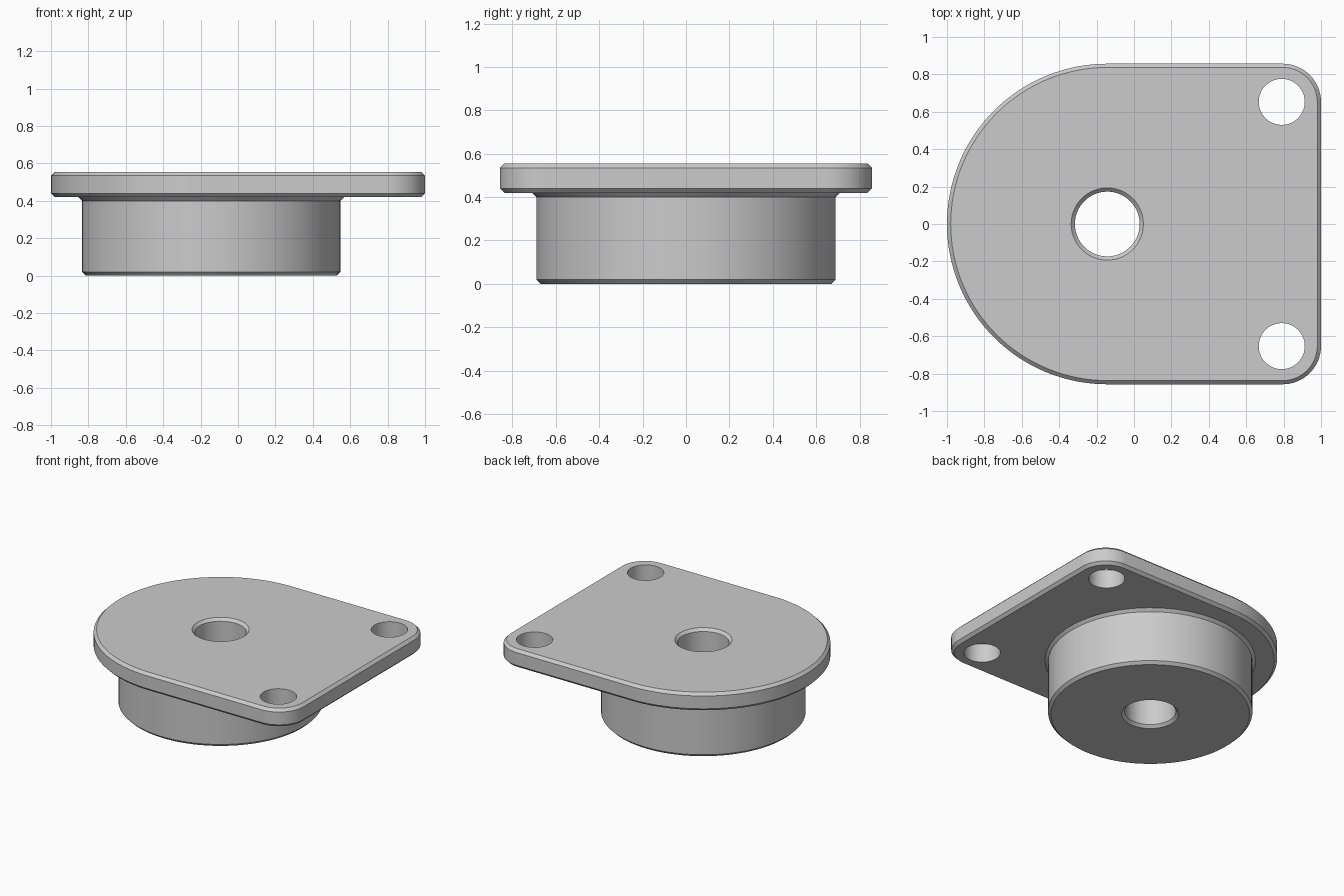
import bpy, bmesh
from math import pi, cos, sin

if "Cube" in bpy.data.objects:
    bpy.data.objects.remove(bpy.data.objects["Cube"], do_unlink=True)

AXIS_X = -0.143          # shared axis of boss, bore and rounded end
HALF_W = 0.857           # plate half width and rounded end radius
CORNER = 0.205           # plate corner radius
TOP, UNDER, CH = 0.555, 0.42, 0.02

grey = bpy.data.materials.new("light grey metal")
grey.use_nodes = True
grey.diffuse_color = (0.6, 0.6, 0.6, 1)
grey.node_tree.nodes["Principled BSDF"].inputs["Base Color"].default_value = (0.6, 0.6, 0.6, 1)


def arc(cx, cy, r, start, end, n):
    return [(cx + r * cos(start + (end - start) * i / n),
             cy + r * sin(start + (end - start) * i / n)) for i in range(n + 1)]


def circle(cx, cy, r, n=96):
    return arc(cx, cy, r, 0, 2 * pi, n)[:-1]


def plate_outline(inset):
    cx, cy = 1 - CORNER, HALF_W - CORNER
    r = CORNER - inset
    return (arc(AXIS_X, 0, HALF_W - inset, pi / 2, 3 * pi / 2, 64)
            + arc(cx, -cy, r, -pi / 2, 0, 16) + arc(cx, cy, r, 0, pi / 2, 16))


def loft(name, sections):
    """Closed solid through (outline, height) sections."""
    bm = bmesh.new()
    rings = [[bm.verts.new((x, y, z)) for x, y in pts] for pts, z in sections]
    for a, b in zip(rings, rings[1:]):
        for i in range(len(a)):
            j = (i + 1) % len(a)
            bm.faces.new((a[i], a[j], b[j], b[i]))
    bm.faces.new(rings[0][::-1])
    bm.faces.new(rings[-1])
    bmesh.ops.recalc_face_normals(bm, faces=bm.faces)
    mesh = bpy.data.meshes.new(name)
    bm.to_mesh(mesh)
    bm.free()
    mesh.materials.append(grey)
    ob = bpy.data.objects.new(name, mesh)
    bpy.context.collection.objects.link(ob)
    return ob


def turned(name, profile):
    return loft(name, [(circle(AXIS_X, 0, r), z) for r, z in profile])


# Mounting plate with chamfered rims
body = loft("flanged_boss", [(plate_outline(CH), UNDER), (plate_outline(0), UNDER + CH),
                             (plate_outline(0), TOP - CH), (plate_outline(CH), TOP)])

# Boss with a chamfered foot and a flare under the plate
boss = turned("boss", [(0.67, 0), (0.69, CH), (0.69, UNDER - CH), (0.71, UNDER), (0.71, 0.48)])

# Central bore, countersunk at both ends
bore = turned("bore_cutter", [(0.213, -CH), (0.173, CH), (0.173, TOP - CH), (0.213, TOP + CH)])

# Mounting holes in the two square corners
holes = [loft(side + "_hole_cutter", [(circle(0.79, y, 0.123, 64), UNDER - 0.1),
                                      (circle(0.79, y, 0.123, 64), TOP + 0.1)])
         for side, y in (("front", -0.653), ("back", 0.653))]

# Join the boss and cut the holes
tools = [boss, bore] + holes
for tool in tools:
    tool.hide_render = True
    mod = body.modifiers.new(tool.name, 'BOOLEAN')
    mod.object = tool
    mod.solver = 'EXACT'
    mod.operation = 'UNION' if tool is boss else 'DIFFERENCE'
bpy.context.view_layer.update()
result = bpy.data.meshes.new_from_object(body.evaluated_get(bpy.context.evaluated_depsgraph_get()))
body.modifiers.clear()
body.data = result
for tool in tools:
    bpy.data.objects.remove(tool, do_unlink=True)

# Smooth curved walls, keep chamfers crisp
bpy.ops.object.select_all(action='DESELECT')
body.select_set(True)
bpy.context.view_layer.objects.active = body
bpy.ops.object.shade_smooth_by_angle(angle=pi / 6)
